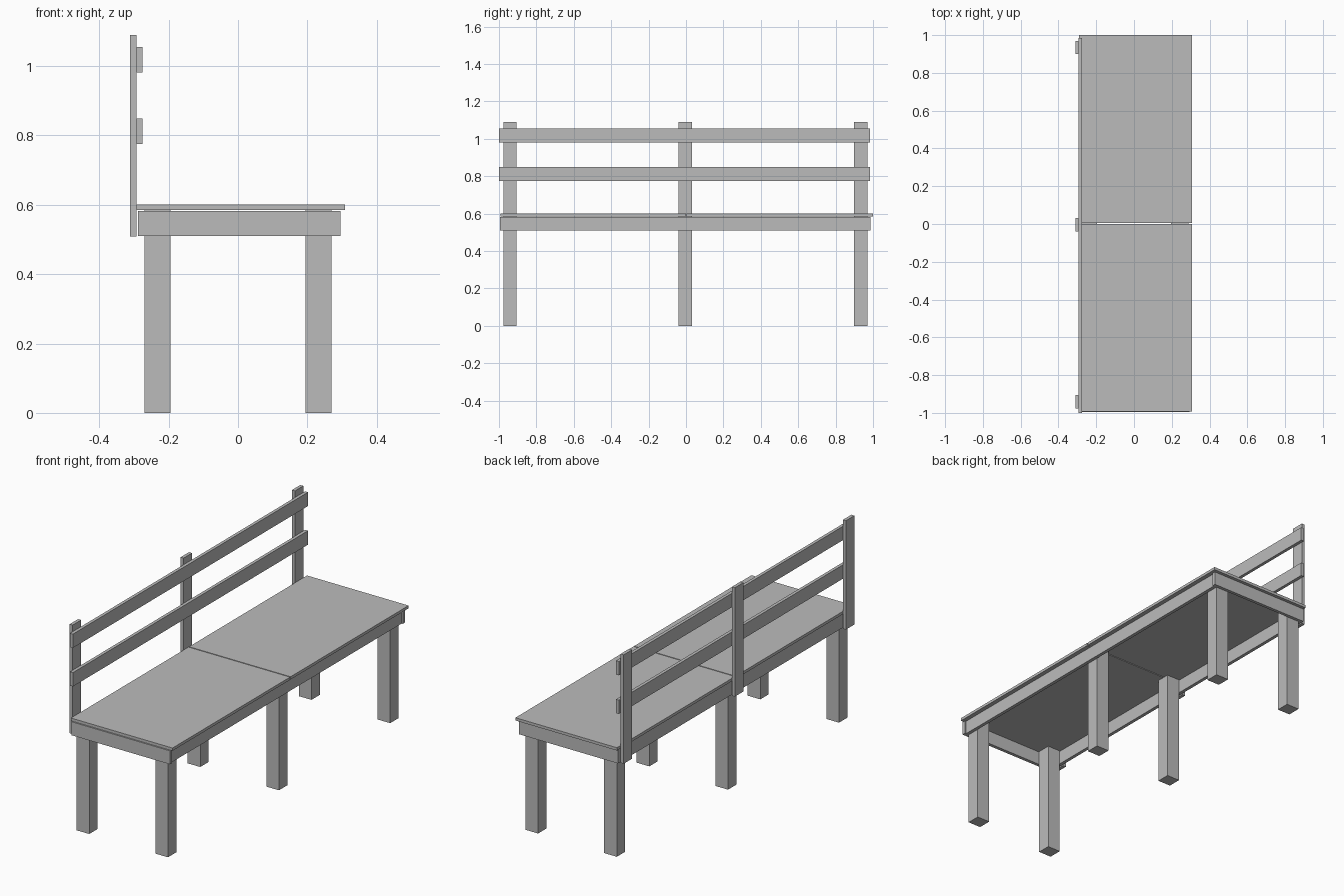
import bpy

if "Cube" in bpy.data.objects:
    bpy.data.objects.remove(bpy.data.objects["Cube"], do_unlink=True)

# Single plain grey finish
GREY = (0.5, 0.5, 0.5, 1.0)
grey = bpy.data.materials.new("plain grey")
grey.use_nodes = True
grey.diffuse_color = GREY
grey.node_tree.nodes["Principled BSDF"].inputs["Base Color"].default_value = GREY


def board(name, x, y, z):
    """Box spanning the given (min, max) ranges."""
    spans = (x, y, z)
    bpy.ops.mesh.primitive_cube_add(size=1)
    obj = bpy.context.object
    obj.name = name
    obj.location = [(a + b) / 2 for a, b in spans]
    obj.scale = [b - a for a, b in spans]
    bpy.ops.object.transform_apply(location=True, rotation=False, scale=True)
    obj.data.materials.append(grey)
    return obj


# Seat panels with a fine gap between them
SEAT_Z = (0.585, 0.6)
board("seat_panel_near", (-0.292, 0.308), (-0.993, -0.001), SEAT_Z)
board("seat_panel_far", (-0.292, 0.308), (0.004, 1.0), SEAT_Z)

# Apron frame under the seat
APRON_Z = (0.51, 0.582)
board("apron_front", (0.27, 0.288), (-0.977, 0.97), APRON_Z)
board("apron_back", (-0.288, -0.27), (-0.977, 0.97), APRON_Z)
board("apron_end_near", (-0.288, 0.295), (-0.995, -0.977), APRON_Z)
board("apron_end_far", (-0.288, 0.295), (0.97, 0.987), APRON_Z)

# Legs and backrest posts in three rows
for row, y in (("near", -0.941), ("middle", -0.004), ("far", 0.935)):
    span = (y - 0.036, y + 0.035)
    board("leg_front_" + row, (0.195, 0.27), span, (0, 0.585))
    board("leg_back_" + row, (-0.27, -0.195), span, (0, 0.585))
    board("back_post_" + row, (-0.311, -0.293), span, (0.508, 1.09))

# Backrest slats
for name, z in (("lower", 0.775), ("upper", 0.981)):
    board("back_slat_" + name, (-0.293, -0.276), (-1.0, 0.985), (z, z + 0.074))
